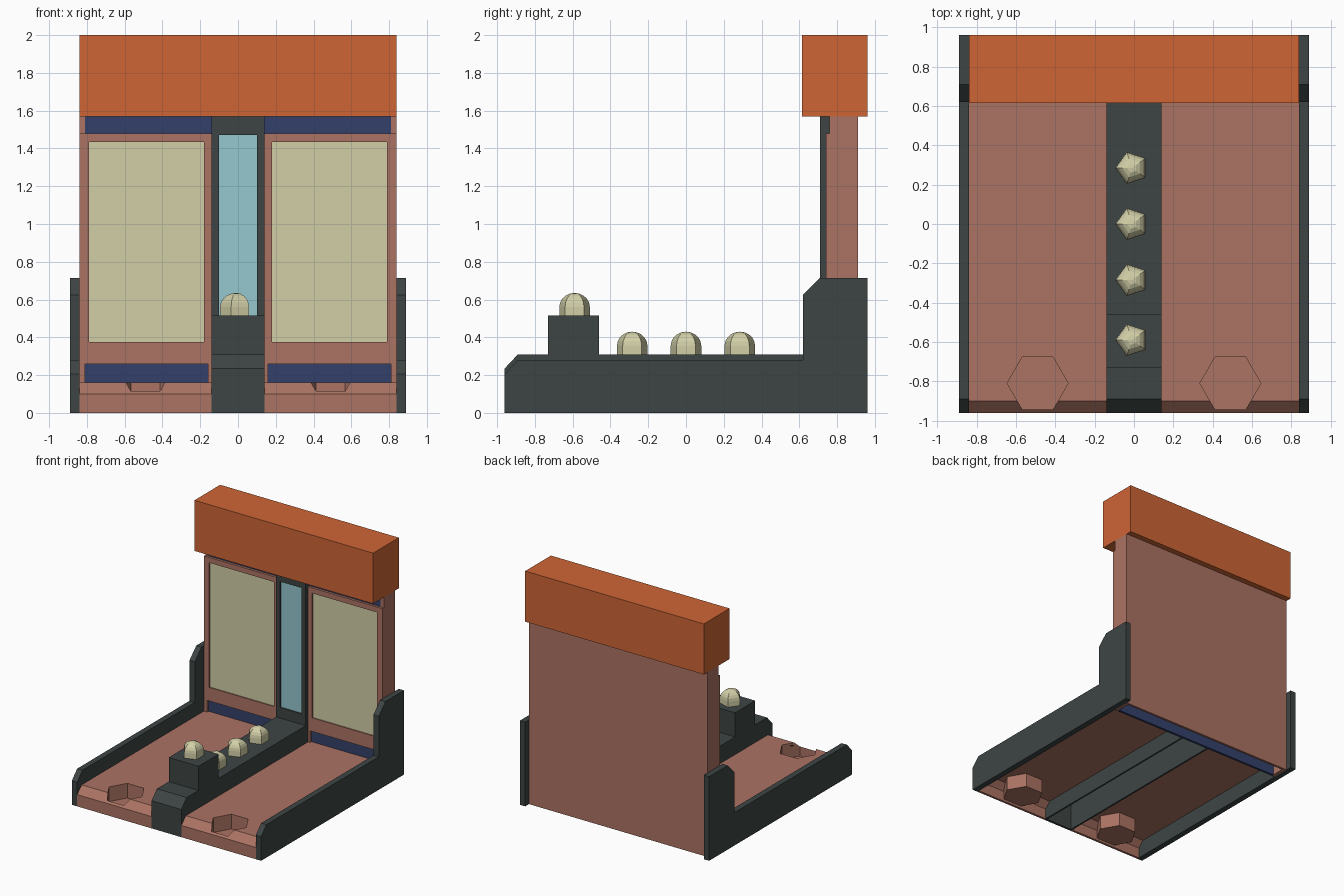
import bpy, bmesh, math

if "Cube" in bpy.data.objects:
    bpy.data.objects.remove(bpy.data.objects["Cube"])


def material(name, rgb):
    lin = [((c / 255 + 0.055) / 1.055) ** 2.4 for c in rgb]
    m = bpy.data.materials.new(name)
    m.diffuse_color = (*lin, 1)
    m.use_nodes = True
    m.node_tree.nodes["Principled BSDF"].inputs["Base Color"].default_value = m.diffuse_color
    return m


BROWN = material("dusty brown", (171, 115, 99))
GREY = material("charcoal grey", (61, 69, 68))
ORANGE = material("burnt orange", (206, 101, 53))
NAVY = material("navy blue", (52, 64, 106))
CREAM = material("pale cream", (210, 207, 167))
GLASS = material("pale blue", (150, 199, 208))


def finish(name, bm, mat):
    bmesh.ops.recalc_face_normals(bm, faces=bm.faces)
    me = bpy.data.meshes.new(name)
    bm.to_mesh(me)
    bm.free()
    me.materials.append(mat)
    ob = bpy.data.objects.new(name, me)
    bpy.context.collection.objects.link(ob)
    return ob


def extrude_x(name, profile, x0, x1, mat):
    """Extrude a (y, z) outline between two x values."""
    bm = bmesh.new()
    face = bm.faces.new([bm.verts.new((x0, y, z)) for y, z in profile])
    ext = bmesh.ops.extrude_face_region(bm, geom=[face])["geom"]
    bmesh.ops.translate(bm, vec=(x1 - x0, 0, 0),
                        verts=[v for v in ext if isinstance(v, bmesh.types.BMVert)])
    return finish(name, bm, mat)


def box(name, x, y, z, mat):
    return extrude_x(name, [(y[0], z[0]), (y[1], z[0]), (y[1], z[1]), (y[0], z[1])],
                     x[0], x[1], mat)


def lathe(name, profile, sides, centre, start, mat, limit=None):
    """Low-poly turned shape; profile runs from axis to axis."""
    bm = bmesh.new()
    rings = []
    for r, z in profile:
        ring = []
        for i in range(sides if r else 1):
            a = start + 2 * math.pi * i / sides
            y = centre[1] + r * math.sin(a)
            zz = centre[2] + z
            ring.append(bm.verts.new((centre[0] + r * math.cos(a), y,
                                      limit(y, zz) if limit else zz)))
        rings.append(ring)
    for a, b in zip(rings, rings[1:]):
        for i in range(sides):
            j = (i + 1) % sides
            quad = [a[i % len(a)], a[j % len(a)], b[j % len(b)], b[i % len(b)]]
            bm.faces.new(list(dict.fromkeys(quad)))
    return finish(name, bm, mat)


def window_frame(name, x, z, hole_x, hole_z, y, mat):
    """Rectangular frame facing the front, with an opening."""
    bm = bmesh.new()
    rows = []
    for yy in y:
        for xs, zs in ((x, z), (hole_x, hole_z)):
            rows.append([bm.verts.new((xs[i], yy, zs[k]))
                         for i, k in ((0, 0), (1, 0), (1, 1), (0, 1))])
    for a, b in ((0, 1), (1, 3), (3, 2), (2, 0)):
        for i in range(4):
            j = (i + 1) % 4
            bm.faces.new((rows[a][i], rows[a][j], rows[b][j], rows[b][i]))
    return finish(name, bm, mat)


RAIL = [(-.96, 0), (-.96, .205), (-.89, .28), (.62, .28), (.62, .625),
        (.71, .715), (.96, .715), (.96, 0)]
LIP = [(-.96, 0), (-.96, .10), (-.90, .16), (.365, .16), (.365, .14),
       (-.89, .14), (-.94, .09), (-.94, 0)]

for s, side in ((-1, "left"), (1, "right")):
    def span(a, b):
        return tuple(sorted((s * a, s * b)))

    # side rails and thin hollow floor
    extrude_x(side + "_rail", RAIL, *span(.84, .89), GREY)
    floor = extrude_x(side + "_floor", LIP, *span(.14, .84), BROWN)
    box(side + "_rear_floor", span(.14, .84), (.365, .76), (.14, .16), BROWN)

    # hexagonal pocket sunk in the floor
    cx = s * .49
    cutter = lathe("pocket_cutter", [(0, .035), (.155, .035), (.155, .3), (0, .3)],
                   6, (cx, -.81, 0), 0, BROWN)
    mod = floor.modifiers.new("pocket", 'BOOLEAN')
    mod.operation, mod.object, mod.solver = 'DIFFERENCE', cutter, 'EXACT'
    bpy.context.view_layer.objects.active = floor
    bpy.ops.object.modifier_apply(modifier=mod.name)
    bpy.data.objects.remove(cutter)
    lathe(side + "_pocket", [(0, .02), (.165, .02), (.165, .159), (.155, .159),
                             (.155, .035), (0, .035)], 6, (cx, -.81, 0), 0, BROWN,
          lambda y, z: min(z, y + 1.058))

    # cabinet side, screen frame, screen and lower panel frame
    box(side + "_cabinet_side", span(.81, .84), (.76, .89), (0, 1.57), BROWN)
    window_frame(side + "_screen_frame", span(.14, .84), (.33, 1.48),
                 span(.18, .79), (.375, 1.435), (.74, .76), BROWN)
    box(side + "_screen", span(.18, .79), (.75, .758), (.375, 1.435), CREAM)
    window_frame(side + "_lower_frame", span(.14, .84), (.14, .33),
                 span(.16, .81), (.16, .26), (.74, .76), BROWN)

    # cheeks of the hollow centre divider
    extrude_x(side + "_divider_cheek",
              [(-.96, 0), (-.96, .235), (-.89, .31), (-.73, .31), (-.73, .515),
               (-.46, .515), (-.46, .31), (.76, .31), (.76, 0)],
              *span(.125, .14), GREY)

# divider top skin
extrude_x("divider_top",
          [(-.96, 0), (-.96, .235), (-.89, .31), (-.73, .31), (-.73, .515),
           (-.46, .515), (-.46, .31), (.76, .31), (.76, .29), (-.48, .29),
           (-.48, .495), (-.71, .495), (-.71, .29), (-.88, .29), (-.94, .23),
           (-.94, 0)], -.125, .125, GREY)

# cabinet back, navy backing board and header
box("cabinet_back", (-.84, .84), (.89, .91), (0, 1.57), BROWN)
box("backing_board", (-.81, .81), (.76, .78), (0, 1.57), NAVY)
box("header", (-.84, .84), (.615, .96), (1.57, 2), ORANGE)

# centre pillar with glass strip
window_frame("pillar", (-.14, .14), (.31, 1.57), (-.10, .10), (.40, 1.47),
             (.71, .76), GREY)
box("pillar_glass", (-.10, .10), (.72, .729), (.40, 1.47), GLASS)

# five-sided domed knobs
dome = [(0, 0), (.085, 0)]
dome += [(.085 * math.cos(t), .045 + .075 * math.sin(t))
         for t in (math.pi / 2 * i / 5 for i in range(5))] + [(0, .12)]
for n, (y, z) in enumerate(((.285, .31), (0, .31), (-.285, .31), (-.59, .515))):
    lathe("knob_%d" % (n + 1), dome, 5, (-.01, y, z), math.pi, CREAM)
